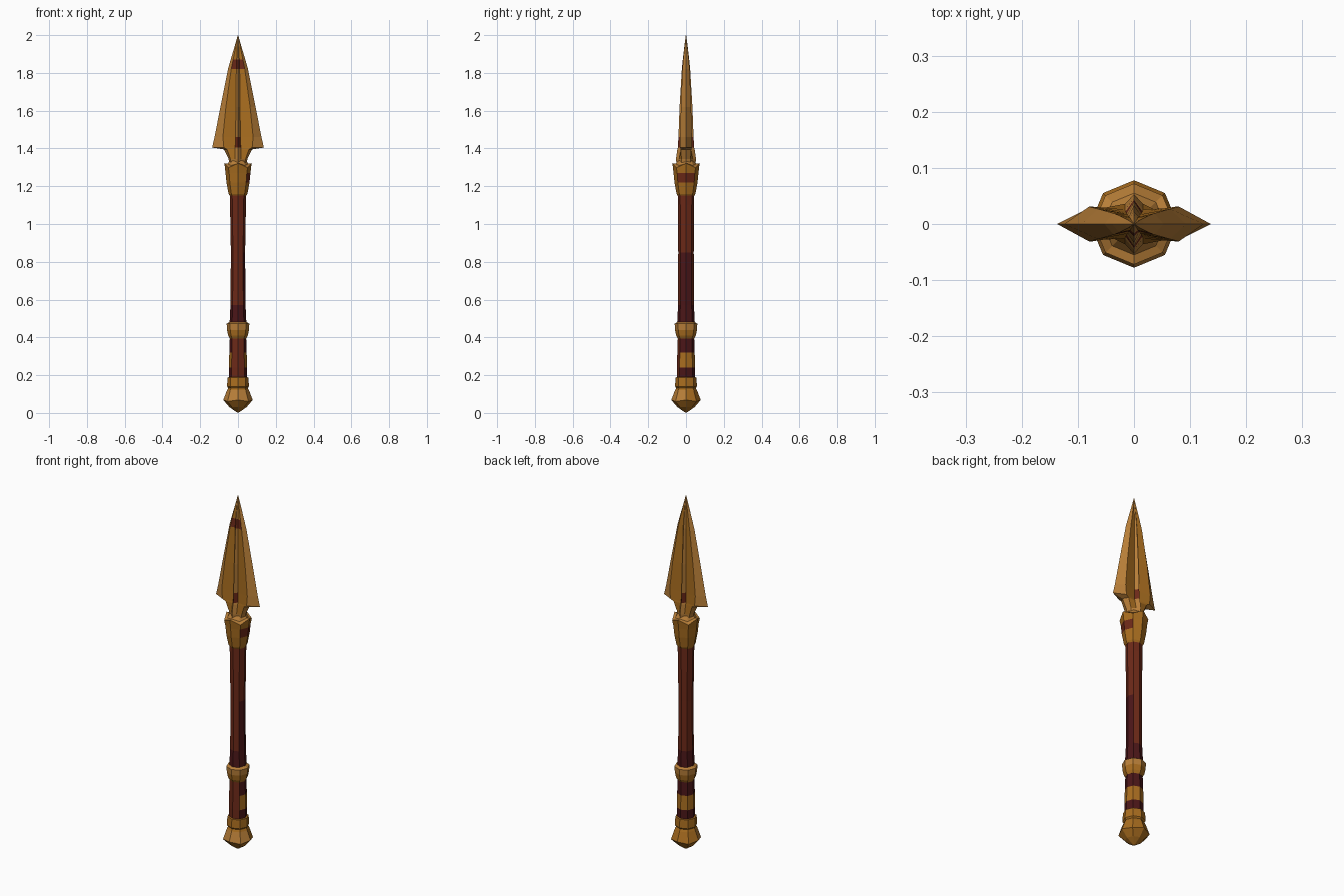
import bpy, bmesh, math

if "Cube" in bpy.data.objects:
    bpy.data.objects.remove(bpy.data.objects["Cube"])

# Flat colours (linear)
def mat(name, rgb):
    m = bpy.data.materials.new(name)
    m.diffuse_color = (*rgb, 1)
    m.use_nodes = True
    m.node_tree.nodes["Principled BSDF"].inputs["Base Color"].default_value = m.diffuse_color
    return m

MATS = [mat("gold", (0.40, 0.155, 0.014)), mat("pale gold", (0.48, 0.21, 0.04)),
        mat("red brown", (0.15, 0.022, 0.009)), mat("dark maroon", (0.07, 0.008, 0.009))]
GOLD, PALE, RED, DARK = range(4)


def skin(name, rings, rule):
    """Join equal-sized rings of points with flat faces; rule(centre, normal) gives the colour."""
    bm = bmesh.new()
    vs = [[bm.verts.new(p) for p in ring] for ring in rings]
    n = len(vs[0])
    for a, b in zip(vs, vs[1:]):
        for i in range(n):
            j = (i + 1) % n
            bm.faces.new((a[i], a[j], b[j], b[i]))
    bm.faces.new(vs[0][::-1])
    bm.faces.new(vs[-1])
    bmesh.ops.remove_doubles(bm, verts=bm.verts, dist=0.0004)
    bmesh.ops.recalc_face_normals(bm, faces=bm.faces)
    for f in bm.faces:
        f.material_index = rule(f.calc_center_median(), f.normal)
    me = bpy.data.meshes.new(name)
    bm.to_mesh(me)
    bm.free()
    for m in MATS:
        me.materials.append(m)
    ob = bpy.data.objects.new(name, me)
    bpy.context.collection.objects.link(ob)
    return ob


def octagon(z, r, sx=1.0, jag=0.0):
    """Eight-sided ring with corners on the axes; jag lifts every second corner."""
    return [(sx * r * math.cos(i * math.pi / 4), r * math.sin(i * math.pi / 4),
             z + (jag if i % 2 == 0 else -jag)) for i in range(8)]


# Pommel: faceted knob with a gold neck
skin("pommel",
     [octagon(*p) for p in ((0.003, 0.005), (0.03, 0.045), (0.065, 0.078, 1, 0.004),
                            (0.12, 0.058), (0.135, 0.05))],
     lambda c, n: PALE if 0.06 < c.z < 0.12 and n.y < 0 else GOLD)

# Stepped ring above the pommel
skin("lower_ring",
     [octagon(*p) for p in ((0.13, 0.05), (0.14, 0.058), (0.175, 0.056), (0.188, 0.055), (0.19, 0.044))],
     lambda c, n: GOLD)

# Grip: plain red brown in front, banded on the sides and back
def grip_colour(c, n):
    if n.y < -0.6:
        return RED
    return GOLD if 0.24 < c.z < 0.32 else DARK

skin("grip",
     [octagon(*p) for p in ((0.185, 0.047), (0.24, 0.048), (0.32, 0.046), (0.41, 0.043))],
     grip_colour)

# Ring at the top of the grip
skin("upper_ring",
     [octagon(*p) for p in ((0.395, 0.044), (0.41, 0.052), (0.44, 0.058), (0.472, 0.06), (0.482, 0.044))],
     lambda c, n: PALE if c.z > 0.45 else GOLD)

# Shaft: maroon near the grip and partly up the right side
def shaft_colour(c, n):
    if c.z < 0.57 or (c.z < 0.85 and n.x > 0.6):
        return DARK
    return RED

skin("shaft",
     [octagon(*p) for p in ((0.47, 0.047, 0.95), (0.57, 0.042, 0.95), (0.85, 0.041, 0.92),
                            (1.10, 0.043, 0.98), (1.17, 0.044))],
     shaft_colour)

# Collar: flared socket with a jagged rim
def collar_colour(c, n):
    if 1.22 < c.z < 1.27 and n.x > 0.6:
        return RED
    return PALE if c.z > 1.27 and n.z > -0.1 else GOLD

skin("collar",
     [octagon(*p) for p in ((1.15, 0.044), (1.16, 0.05), (1.22, 0.061), (1.27, 0.066),
                            (1.31, 0.072, 1, 0.012), (1.315, 0.055, 1, 0.005), (1.345, 0.035))],
     collar_colour)

# Blade: bevelled edges, hollow panels and a raised central rib
def blade_ring(z, w, bx, t, rx, hollow, rib):
    half = [(w, 0), (bx, t), (rx, hollow), (0, rib), (-rx, hollow), (-bx, t)]
    return [(x, y, z) for x, y in half] + [(-x, -y, z) for x, y in half]

def blade_colour(c, n):
    if c.y < 0 and 1.82 < c.z < 1.87 and abs(c.x) < 0.025:
        return RED
    if 1.41 < c.z < 1.46 and abs(c.x) < 0.016:
        return RED
    return PALE if abs(n.x) > 0.22 else GOLD

skin("blade",
     [blade_ring(*p) for p in (
         (1.27, 0.035, 0.028, 0.022, 0.014, 0.034, 0.045),
         (1.345, 0.050, 0.040, 0.024, 0.016, 0.036, 0.053),
         (1.395, 0.075, 0.058, 0.028, 0.016, 0.026, 0.046),
         (1.405, 0.137, 0.075, 0.031, 0.015, 0.022, 0.043),
         (1.46, 0.124, 0.080, 0.031, 0.013, 0.019, 0.040),
         (1.62, 0.093, 0.064, 0.027, 0.011, 0.017, 0.034),
         (1.82, 0.053, 0.036, 0.019, 0.009, 0.013, 0.022),
         (1.87, 0.039, 0.026, 0.015, 0.007, 0.011, 0.017),
         (1.94, 0.018, 0.012, 0.008, 0.004, 0.006, 0.009),
         (2.0, 0.001, 0.0006, 0.0005, 0.0003, 0.0006, 0.001))],
     blade_colour)
